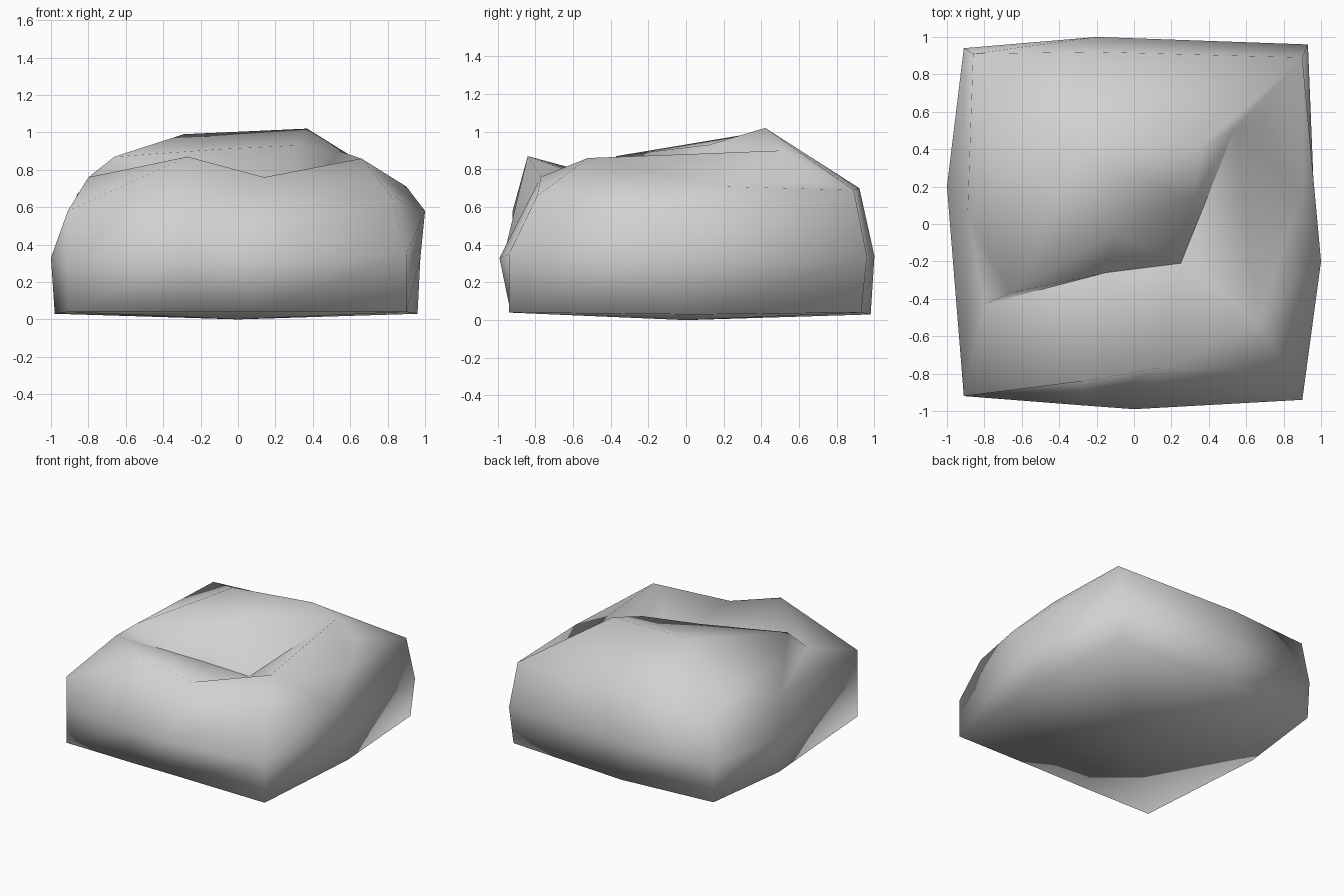
import bpy
import bmesh

cube = bpy.data.objects.get("Cube")
if cube:
    bpy.data.objects.remove(cube, do_unlink=True)

# Stone colour
stone = bpy.data.materials.new("stone_grey")
stone.use_nodes = True
stone.diffuse_color = (0.64, 0.64, 0.64, 1)
stone.node_tree.nodes["Principled BSDF"].inputs["Base Color"].default_value = stone.diffuse_color

bm = bmesh.new()


def ring(points):
    return [bm.verts.new(p) for p in points]


def bridge(lower, upper):
    """Join two closed rings with quads."""
    count = len(lower)
    for i in range(count):
        j = (i + 1) % count
        bm.faces.new((lower[i], lower[j], upper[j], upper[i]))


# Rings run from the front -x corner, along the front, then around
base = ring([(-.91, -.92, .04), (-.27, -.93, .04), (.1, -.93, .04), (.9, -.94, .04),
             (.96, .05, .03), (.91, .93, .04), (-.1, .98, .03), (-.9, .93, .04),
             (-.98, .2, .03)])
belly = ring([(-.91, -.92, .34), (-.27, -.97, .33), (0, -.99, .33), (.9, -.94, .35),
              (.975, -.15, .33), (.93, .96, .34), (-.2, 1, .34), (-.91, .94, .34),
              (-1, .2, .33)])
shoulder = ring([(-.91, -.92, .58), (-.27, -.84, .87), (.14, -.77, .76), (.82, -.79, .66),
                 (1, -.2, .58), (.9, .89, .69), (-.2, .92, .7), (-.86, .91, .67),
                 (-.89, .05, .58)])
bridge(base, belly)
bridge(belly, shoulder)

# Slightly bulging underside
centre = bm.verts.new((0, 0, 0))
for i, vert in enumerate(base):
    bm.faces.new((centre, base[(i + 1) % len(base)], vert))

# Named points of the broken top
top = dict(zip(
    ["front_left", "lip", "notch", "front_right", "right", "back_right", "back",
     "back_left", "left"], shoulder))
for name, place in {
    "horn": (.66, -.52, .86),
    "ledge": (.9, .15, .71),
    "dent": (.68, .57, .75),
    "saddle": (.54, .51, .9),
    "peak": (.37, .42, 1.02),
    "crest": (-.29, .35, .99),
    "bank": (-.66, -.37, .87),
    "gap": (-.8, -.43, .76),
    "valley": (-.15, -.26, .66),
    "pit": (.25, -.21, .62),
    "brow": (-.1, -.05, .91),
    "step": (.31, .12, .93),
}.items():
    top[name] = bm.verts.new(place)

# Outer slopes, back slope, valley walls and plateau
for patch in [
    "front_left lip gap", "front_left gap left", "gap bank left", "bank back_left left",
    "notch front_right horn", "front_right right horn",
    "right ledge horn", "ledge saddle horn", "right back_right ledge",
    "ledge back_right dent", "ledge dent saddle", "dent back_right saddle",
    "saddle back_right peak", "peak back_right back",
    "peak back crest", "crest back back_left", "bank crest back_left",
    "gap lip valley", "gap valley bank", "lip notch valley", "notch pit valley",
    "notch horn pit", "horn saddle pit", "saddle step pit", "saddle peak step",
    "pit step brow", "pit brow valley", "valley brow bank", "bank brow crest",
    "crest brow step", "crest step peak",
]:
    bm.faces.new([top[name] for name in patch.split()])

bmesh.ops.recalc_face_normals(bm, faces=bm.faces)
for face in bm.faces:
    face.smooth = True

# Crisp crack along the valley floor
for start, end in [("gap", "valley"), ("valley", "pit"), ("pit", "saddle")]:
    bm.edges.get((top[start], top[end])).smooth = False

mesh = bpy.data.meshes.new("boulder")
bm.to_mesh(mesh)
bm.free()
mesh.materials.append(stone)
bpy.context.collection.objects.link(bpy.data.objects.new("boulder", mesh))
